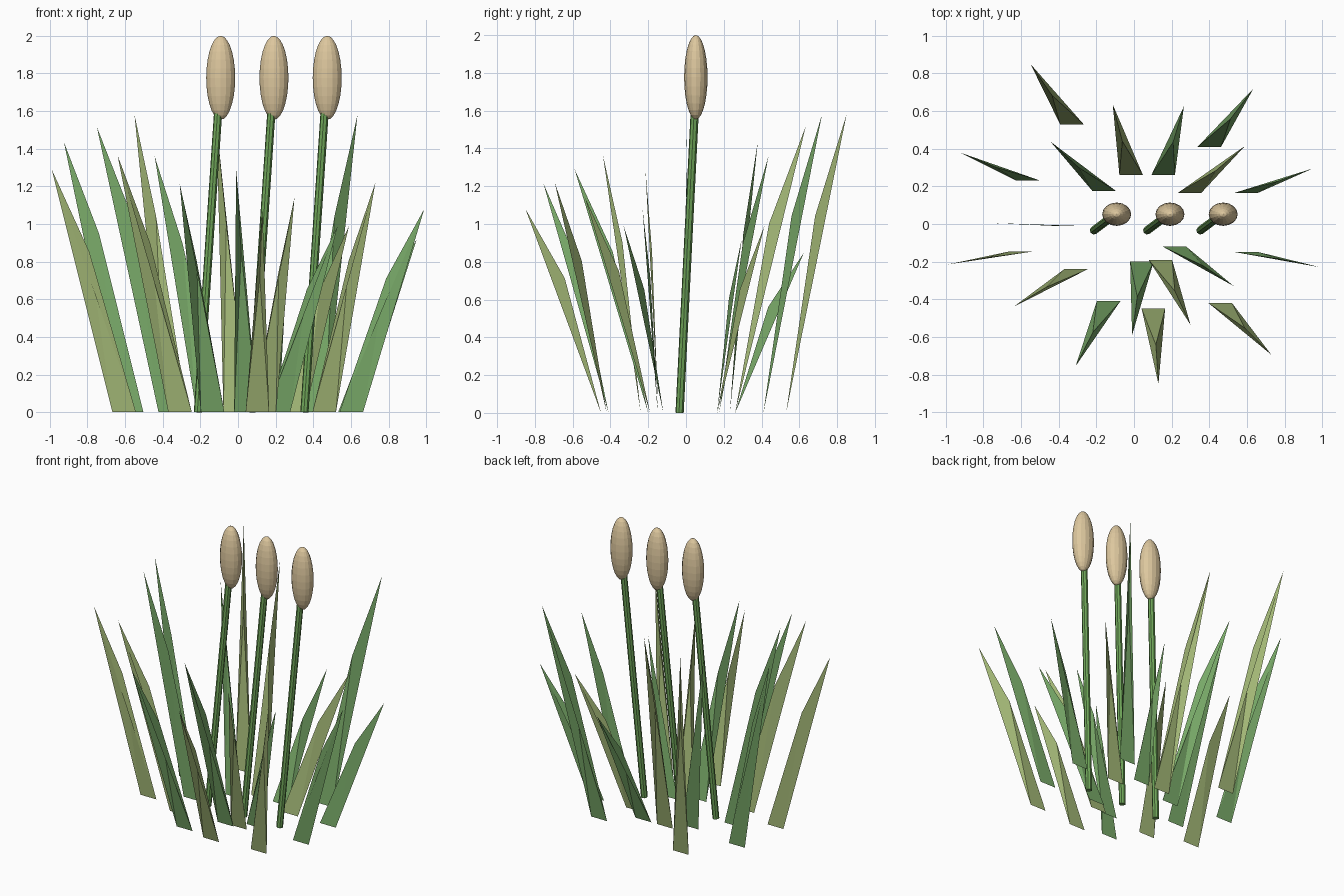
import bpy, bmesh
from mathutils import Vector, Matrix

if "Cube" in bpy.data.objects:
    bpy.data.objects.remove(bpy.data.objects["Cube"])


def material(name, rgb):
    m = bpy.data.materials.new(name)
    m.diffuse_color = (*rgb, 1)
    m.use_nodes = True
    m.node_tree.nodes["Principled BSDF"].inputs["Base Color"].default_value = m.diffuse_color
    return m


OLIVE = material("olive_leaf", (0.36, 0.47, 0.18))
GREEN = material("green_leaf", (0.19, 0.40, 0.14))
STEM = material("stem_green", (0.16, 0.38, 0.10))
TAN = material("seed_tan", (0.72, 0.57, 0.34))


def finish(bm, name, mat):
    me = bpy.data.meshes.new(name)
    bm.to_mesh(me)
    bm.free()
    me.materials.append(mat)
    ob = bpy.data.objects.new(name, me)
    bpy.context.collection.objects.link(ob)
    return ob


# Leaf blade: base edge along x, a bent spine point, and a pointed tip
def blade(x, y, tip, mat):
    bm = bmesh.new()
    base, tip = Vector((x, y, 0)), Vector(tip)
    d = tip - base
    half = Vector((0.0625, 0, 0))
    left, right = bm.verts.new(base - half), bm.verts.new(base + half)
    mid = bm.verts.new(base + Vector((d.x * 0.48, d.y * 0.48, d.z * 0.66)))
    end = bm.verts.new(tip)
    bm.faces.new((left, right, mid))
    bm.faces.new((left, mid, end))
    bm.faces.new((mid, right, end))
    finish(bm, "leaf_blade", mat)


# Base x, base y, tip, colour
BLADES = [
    (-0.33, 0.53, (-0.55, 0.85, 1.58), OLIVE),
    (0.40, 0.41, (0.635, 0.72, 1.58), GREEN),
    (-0.015, 0.26, (-0.113, 0.635, 1.52), OLIVE),
    (0.155, 0.26, (0.265, 0.625, 0.85), GREEN),
    (-0.565, 0.232, (-0.925, 0.38, 1.435), GREEN),
    (-0.158, 0.175, (-0.443, 0.437, 1.36), GREEN),
    (0.295, 0.165, (0.59, 0.415, 0.99), OLIVE),
    (0.595, 0.165, (0.95, 0.295, 0.92), GREEN),
    (-0.36, -0.01, (-0.75, 0.005, 1.515), GREEN),
    (-0.605, -0.147, (-0.99, -0.215, 1.29), OLIVE),
    (-0.308, -0.24, (-0.64, -0.44, 1.365), OLIVE),
    (-0.135, -0.41, (-0.31, -0.755, 1.215), GREEN),
    (0.042, -0.20, (-0.01, -0.59, 1.29), GREEN),
    (0.14, -0.19, (0.30, -0.535, 1.14), OLIVE),
    (0.103, -0.45, (0.13, -0.85, 1.08), OLIVE),
    (0.215, -0.12, (0.53, -0.33, 0.99), GREEN),
    (0.458, -0.42, (0.73, -0.695, 1.22), OLIVE),
    (0.602, -0.15, (0.99, -0.23, 1.08), GREEN),
]
for b in BLADES:
    blade(*b)

# Three leaning stems with seed heads
for i in range(3):
    dx = 0.283 * i
    a = Vector((-0.213 + dx, -0.034, 0.0))
    b = Vector((-0.106 + dx, 0.046, 1.59))
    d = b - a
    bm = bmesh.new()
    bmesh.ops.create_cone(
        bm, cap_ends=True, segments=8, radius1=0.022, radius2=0.022, depth=d.length,
        matrix=Matrix.Translation((a + b) / 2) @ d.to_track_quat('Z', 'Y').to_matrix().to_4x4())
    finish(bm, "stem", STEM)

    bm = bmesh.new()
    bmesh.ops.create_uvsphere(
        bm, u_segments=16, v_segments=14, radius=1,
        matrix=Matrix.Translation((-0.092 + dx, 0.052, 1.777)) @ Matrix.Diagonal((0.077, 0.062, 0.223, 1)))
    finish(bm, "seed_head", TAN)
